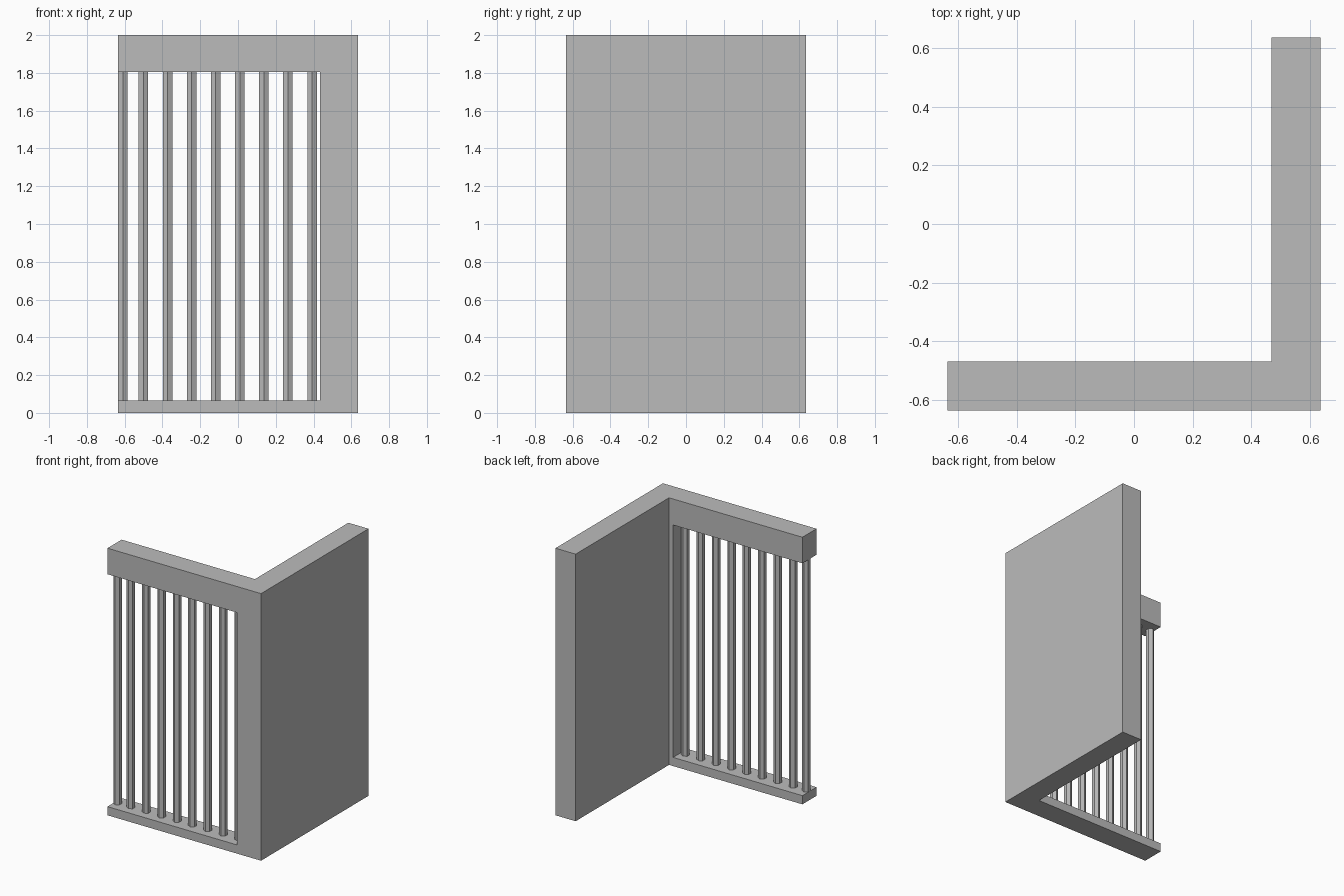
import bpy, bmesh, math
from mathutils import Matrix

if "Cube" in bpy.data.objects:
    bpy.data.objects.remove(bpy.data.objects["Cube"])

H = 0.636          # half width of the footprint
IN = 0.469         # inner face of both walls
Z0, Z1 = 0.065, 1.805   # window opening heights

grey = bpy.data.materials.new("grey")
grey.diffuse_color = (0.5, 0.5, 0.5, 1)
grey.use_nodes = True
grey.node_tree.nodes["Principled BSDF"].inputs["Base Color"].default_value = grey.diffuse_color


def add_object(name, bm):
    bmesh.ops.recalc_face_normals(bm, faces=bm.faces[:])
    me = bpy.data.meshes.new(name)
    bm.to_mesh(me)
    bm.free()
    me.materials.append(grey)
    ob = bpy.data.objects.new(name, me)
    bpy.context.collection.objects.link(ob)
    return ob


def prism(name, points, z0, z1):
    bm = bmesh.new()
    face = bm.faces.new([bm.verts.new((x, y, z0)) for x, y in points])
    top = bmesh.ops.extrude_face_region(bm, geom=[face])["geom"]
    bmesh.ops.translate(bm, vec=(0, 0, z1 - z0),
                        verts=[g for g in top if isinstance(g, bmesh.types.BMVert)])
    return add_object(name, bm)


# L-shaped corner wall
wall = prism("corner_wall", [(-H, -H), (H, -H), (H, H), (IN, H), (IN, -IN), (-H, -IN)], 0, 2)

# Opening in the front wall, running out through its free end
cutter = prism("opening_cutter", [(-1, -1), (0.435, -1), (0.435, -0.3), (-1, -0.3)], Z0, Z1)
cutter.hide_render = True
cutter.hide_viewport = True
cut = wall.modifiers.new("opening", 'BOOLEAN')
cut.operation = 'DIFFERENCE'
cut.solver = 'EXACT'
cut.object = cutter

# Six-sided bars with an edge facing the front; the end bar stays inside the frame
for i in range(9):
    x = max(0.392 - i * 0.1275, -0.61)
    bm = bmesh.new()
    bmesh.ops.create_cone(bm, cap_ends=True, segments=6, radius1=0.029, radius2=0.029,
                          depth=Z1 - Z0,
                          matrix=Matrix.Translation((x, (-H - IN) / 2, (Z0 + Z1) / 2)))
    # turn so that corners point along y
    c = (x, (-H - IN) / 2, 0)
    if max(v.co.x for v in bm.verts) - x > 0.027:
        bmesh.ops.rotate(bm, verts=bm.verts[:], cent=c, matrix=Matrix.Rotation(math.radians(30), 3, 'Z'))
    add_object("bar_%d" % (i + 1), bm)
